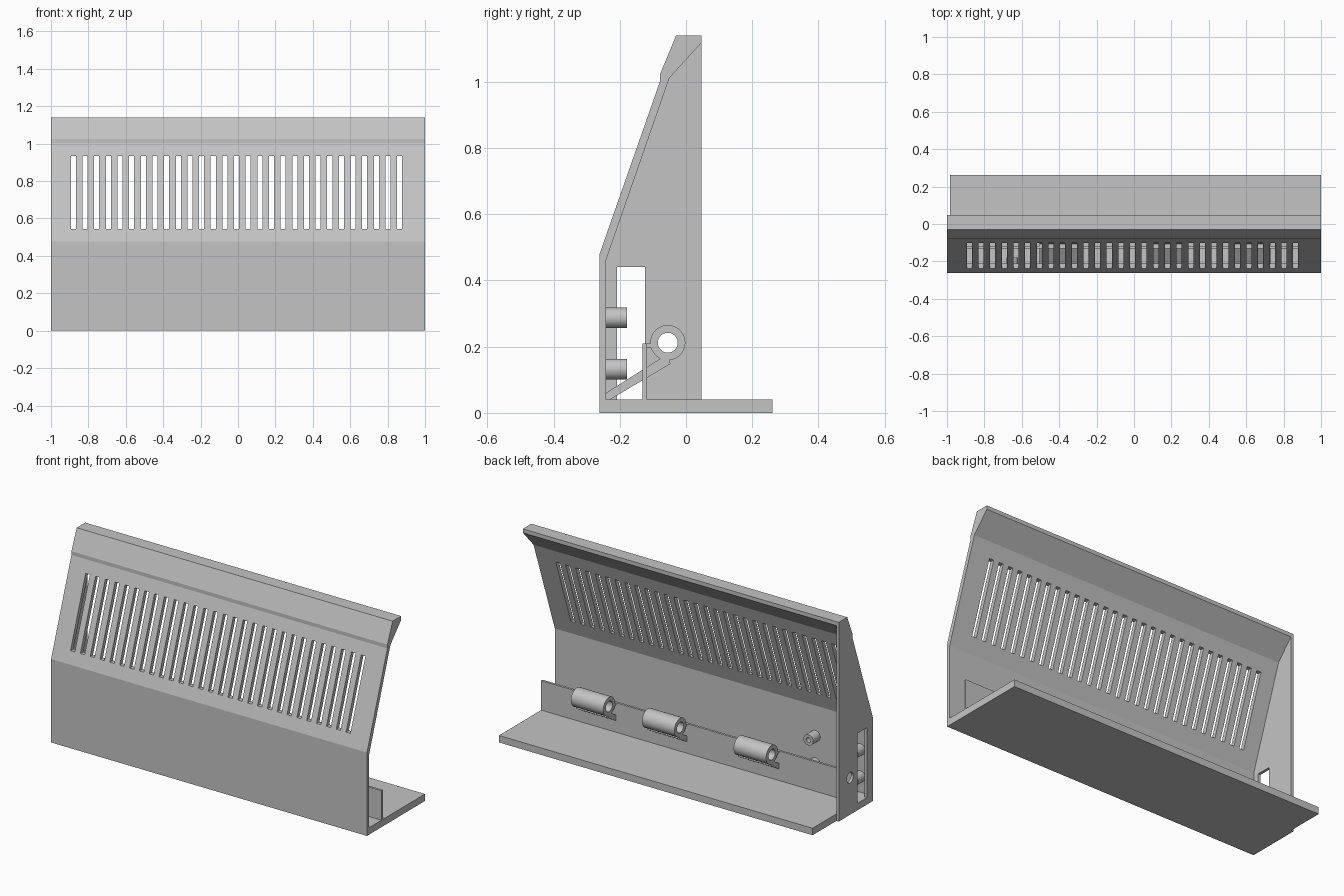
import bpy
import bmesh
import math
from mathutils import Vector

if "Cube" in bpy.data.objects:
    bpy.data.objects.remove(bpy.data.objects["Cube"])

grey = bpy.data.materials.new("plain_grey")
grey.use_nodes = True
colour = (0.55, 0.55, 0.55, 1)
grey.diffuse_color = colour
grey.node_tree.nodes["Principled BSDF"].inputs["Base Color"].default_value = colour


def finish(name, bm):
    """Turn a bmesh into a named grey object."""
    bmesh.ops.recalc_face_normals(bm, faces=bm.faces)
    mesh = bpy.data.meshes.new(name)
    bm.to_mesh(mesh)
    bm.free()
    mesh.materials.append(grey)
    obj = bpy.data.objects.new(name, mesh)
    bpy.context.collection.objects.link(obj)
    return obj


def add_prism(bm, profile, x0, x1):
    """Extrude a (y, z) outline along x."""
    face = bm.faces.new([bm.verts.new((x0, y, z)) for y, z in profile])
    out = bmesh.ops.extrude_face_region(bm, geom=[face])
    moved = [v for v in out["geom"] if isinstance(v, bmesh.types.BMVert)]
    bmesh.ops.translate(bm, verts=moved, vec=(x1 - x0, 0, 0))


def prism(name, profile, x0, x1):
    bm = bmesh.new()
    add_prism(bm, profile, x0, x1)
    return finish(name, bm)


def rect(y0, y1, z0, z1):
    return [(y0, z0), (y1, z0), (y1, z1), (y0, z1)]


def circle(y, z, r, n=48):
    return [(y + r * math.cos(math.tau * i / n), z + r * math.sin(math.tau * i / n))
            for i in range(n)]


def activate(obj):
    bpy.ops.object.select_all(action="DESELECT")
    obj.select_set(True)
    bpy.context.view_layer.objects.active = obj


def smooth(obj):
    activate(obj)
    bpy.ops.object.shade_smooth_by_angle(angle=math.radians(30))


def tube(name, start, axis, length, outer, inner):
    """Spin a rectangular section into a hollow cylinder."""
    bm = bmesh.new()
    start, axis = Vector(start), Vector(axis)
    up = Vector((0, 0, 1))
    section = bm.faces.new([bm.verts.new(start + axis * a + up * r) for a, r in
                            ((0, inner), (length, inner), (length, outer), (0, outer))])
    edges = list(section.edges)
    bm.faces.remove(section)
    bmesh.ops.spin(bm, geom=edges + list(bm.verts), cent=start, axis=axis,
                   angle=math.tau, steps=48)
    bmesh.ops.remove_doubles(bm, verts=bm.verts, dist=0.0005)
    obj = finish(name, bm)
    smooth(obj)


def cut(target, cutter):
    cutter.hide_render = True
    mod = target.modifiers.new("cut", "BOOLEAN")
    mod.operation, mod.solver, mod.object = "DIFFERENCE", "EXACT", cutter
    activate(target)
    bpy.ops.object.modifier_apply(modifier=mod.name)
    bpy.data.objects.remove(cutter)


# Main shell: base, upright front, sloping grille wall and flared top
INNER_X = -0.985
front_edge = [(-0.262, 0), (-0.262, 0.477), (-0.078, 1.003), (-0.078, 1.024),
              (-0.03, 1.14), (0.047, 1.14)]
inner_edge = [(0.047, 1.118), (-0.05, 1.012), (-0.242, 0.46), (-0.242, 0.04),
              (0.262, 0.04), (0.262, 0)]
shell = prism("shell", front_edge + inner_edge, INNER_X, 1)

# Row of vertical vent slots
slots = bmesh.new()
for i in range(29):
    x = -0.88 + i * 0.0623
    add_prism(slots, rect(-0.4, 0.1, 0.545, 0.935), x - 0.0135, x + 0.0135)
cut(shell, finish("slot_cutter", slots))

# End panel with a tall window and a pin hole
BARREL_Y, BARREL_Z = -0.055, 0.212
panel = prism("end_panel", front_edge + [(0.047, 0)], -1, INNER_X)
cut(panel, prism("window_cutter", rect(-0.208, -0.124, 0.04, 0.44), -1.1, -0.9))
cut(panel, prism("hole_cutter", circle(BARREL_Y, BARREL_Z, 0.03), -1.1, -0.9))

# Inner lip standing on the base
prism("inner_lip", rect(-0.131, -0.118, 0.04, 0.209), INNER_X, 1)

# Hinge barrels, each with a diagonal brace and a tab to the lip
brace = [(-0.242, 0.06), (-0.242, 0.04), (-0.23, 0.04), (-0.047, 0.148),
         (-0.05, 0.16), (-0.078, 0.164)]
for i, x in enumerate((-0.505, 0.075, 0.525), 1):
    tube(f"hinge_barrel_{i}", (x, BARREL_Y, BARREL_Z), (1, 0, 0), 0.205, 0.053, 0.03)
    prism(f"hinge_brace_{i}", brace, x, x + 0.205)
    prism(f"hinge_tab_{i}", rect(-0.118, -0.104, 0.197, 0.209), x, x + 0.205)

# Hollow mounting pegs on the inside of the front wall
for side, x in (("inner", -0.65), ("outer", -0.935)):
    for level, z in (("lower", 0.132), ("upper", 0.287)):
        tube(f"{side}_{level}_peg", (x, -0.242, z), (0, 1, 0), 0.064, 0.031, 0.014)
